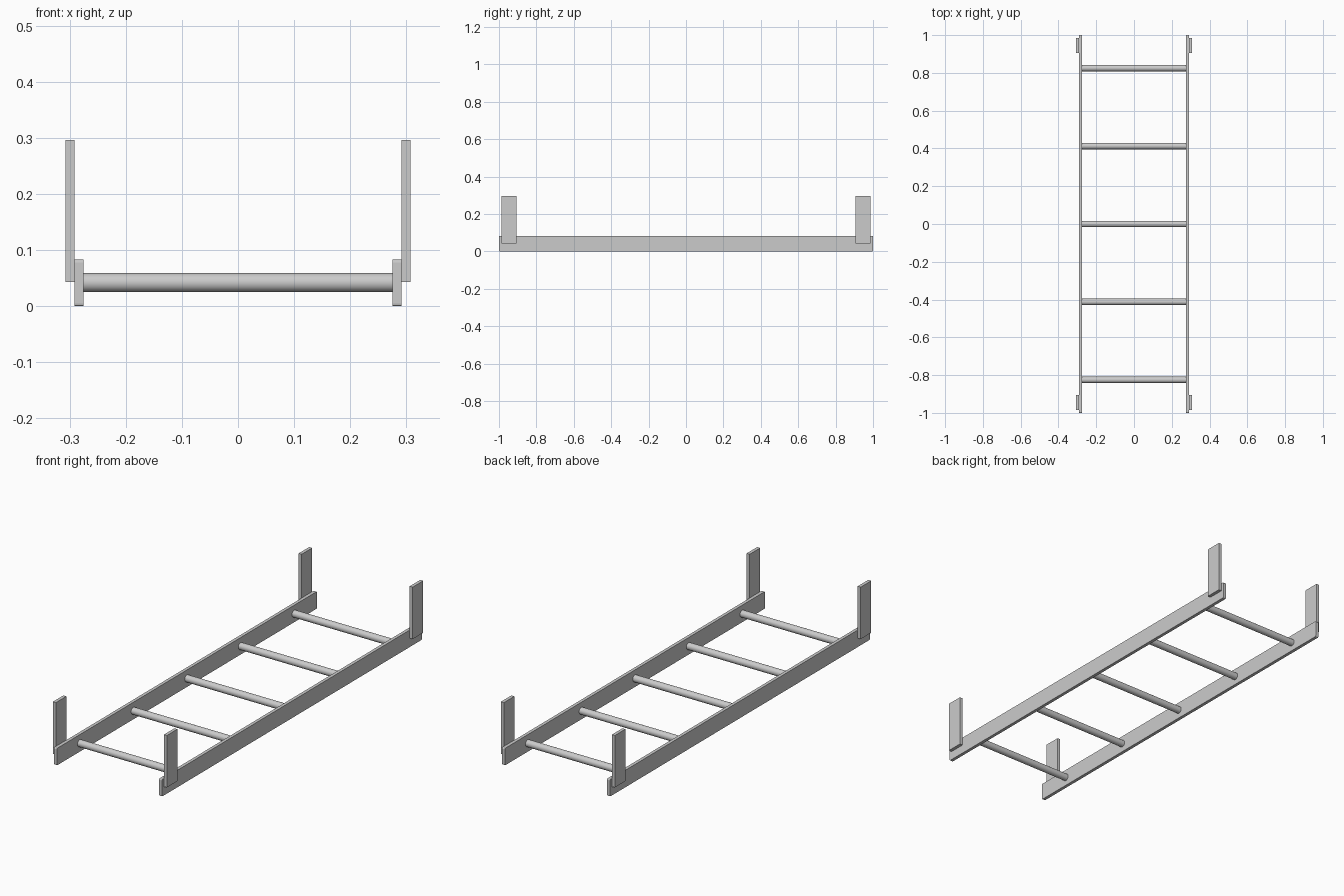
import bpy, bmesh
from math import radians
from mathutils import Matrix, Vector

if "Cube" in bpy.data.objects:
    bpy.data.objects.remove(bpy.data.objects["Cube"])


def add_object(name, bm):
    mesh = bpy.data.meshes.new(name)
    bm.to_mesh(mesh)
    bm.free()
    ob = bpy.data.objects.new(name, mesh)
    bpy.context.collection.objects.link(ob)
    return ob


def box(name, lo, hi, corner=0.0):
    """Box between two corners; corner rounds the edges that run along x."""
    lo, hi = Vector(lo), Vector(hi)
    bm = bmesh.new()
    bmesh.ops.create_cube(bm, size=1, matrix=Matrix.Translation((lo + hi) / 2)
                          @ Matrix.Diagonal((*(hi - lo), 1)))
    if corner:
        edges = [e for e in bm.edges
                 if abs(e.verts[0].co.x - e.verts[1].co.x) > 1e-4]
        bmesh.ops.bevel(bm, geom=edges, offset=corner, segments=3,
                        profile=0.5, affect='EDGES')
    return add_object(name, bm)


def rung(name, y):
    bm = bmesh.new()
    bmesh.ops.create_cone(bm, cap_ends=True, segments=24, radius1=0.017,
                          radius2=0.017, depth=0.552,
                          matrix=Matrix.Translation((0, y, 0.042))
                          @ Matrix.Rotation(radians(90), 4, 'Y'))
    for f in bm.faces:
        f.smooth = len(f.verts) == 4
    for e in bm.edges:
        e.smooth = all(f.smooth for f in e.link_faces)
    return add_object(name, bm)


for side, s in (("left", -1), ("right", 1)):
    # Long side rail with slightly rounded end corners
    xs = sorted((s * 0.275, s * 0.291))
    box(f"{side}_rail", (xs[0], -1, 0), (xs[1], 1, 0.083), 0.005)

    # Upright hanger plates on the outside of the rail
    xs = sorted((s * 0.291, s * 0.307))
    for end, e in (("front", -1), ("back", 1)):
        ys = sorted((e * 0.905, e * 0.986))
        box(f"{end}_{side}_hanger", (xs[0], ys[0], 0.043), (xs[1], ys[1], 0.296))

# Round rungs
for i in range(5):
    rung(f"rung_{i + 1}", (i - 2) * 0.4125)
